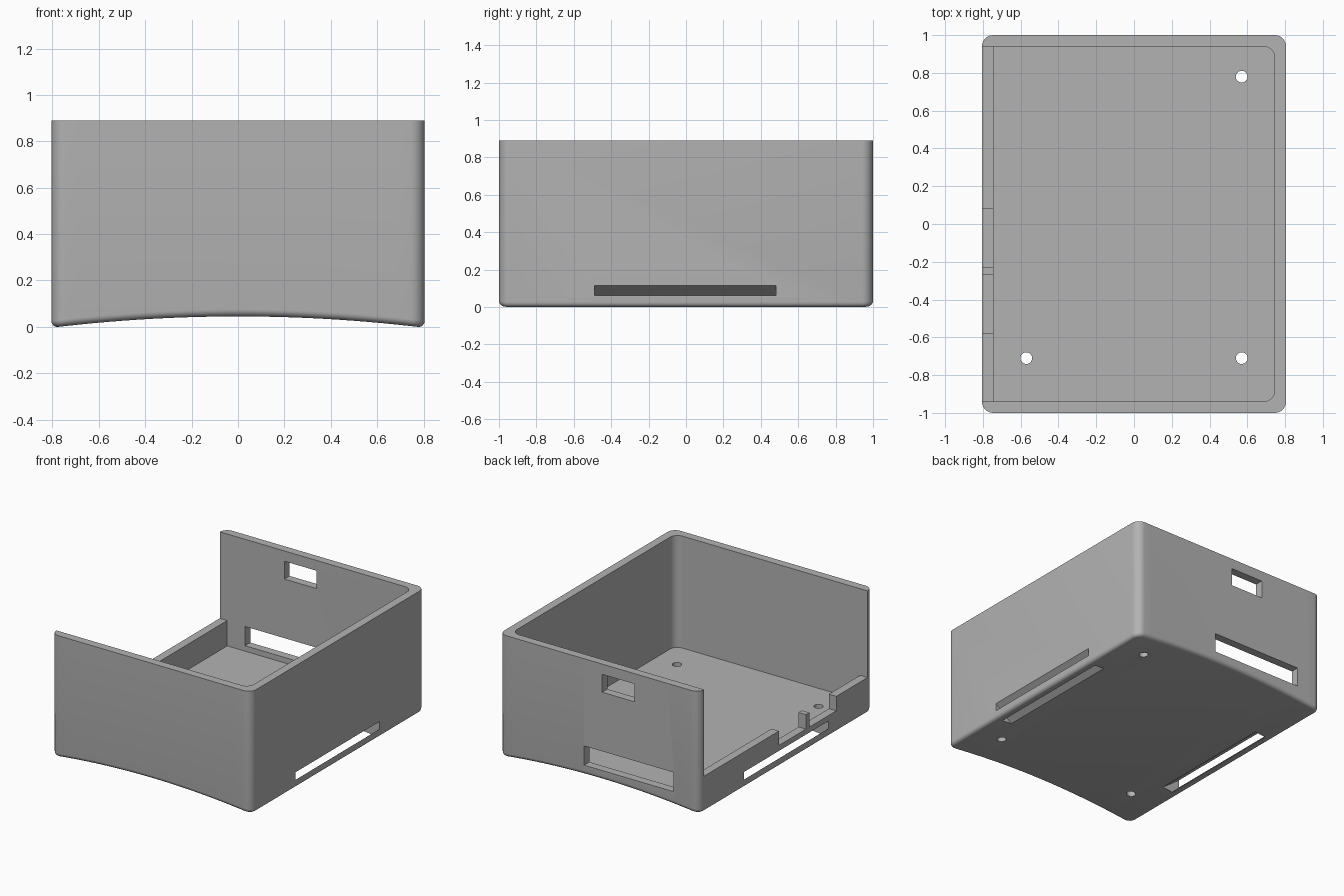
import bpy, bmesh
from math import sin, cos, pi

if "Cube" in bpy.data.objects:
    bpy.data.objects.remove(bpy.data.objects["Cube"], do_unlink=True)

HX, HY, H = 0.805, 1.0, 0.89      # outer half sizes and height
WALL, FLOOR = 0.06, 0.075
IX, IY = HX - WALL, HY - WALL     # inner half sizes
CORNER, FILLET = 0.06, 0.03

grey = bpy.data.materials.new("plain grey")
grey.use_nodes = True
colour = (0.45, 0.45, 0.45, 1)
grey.diffuse_color = colour
grey.node_tree.nodes["Principled BSDF"].inputs["Base Color"].default_value = colour


def make_object(name, bm):
    bmesh.ops.recalc_face_normals(bm, faces=bm.faces)
    mesh = bpy.data.meshes.new(name)
    bm.to_mesh(mesh)
    bm.free()
    mesh.materials.append(grey)
    obj = bpy.data.objects.new(name, mesh)
    bpy.context.collection.objects.link(obj)
    return obj


def arc(cx, cy, r, a0, a1, n):
    return [(cx + r * cos(a0 + (a1 - a0) * i / n),
             cy + r * sin(a0 + (a1 - a0) * i / n)) for i in range(n + 1)]


def arch(x):
    """Height of the hollow underside."""
    return 0.045 * (1 - (x / (HX - FILLET)) ** 2)


def front_half(inset):
    """Front half of the rounded outline, left to right."""
    hx, hy, r = HX - inset, HY - inset, CORNER - inset
    cx, cy = hx - r, hy - r
    n = 24
    straight = [(-cx + 2 * cx * i / n, -hy) for i in range(1, n)]
    return (arc(-cx, -cy, r, pi, 1.5 * pi, 8) + straight
            + arc(cx, -cy, r, 1.5 * pi, 2 * pi, 8))


def make_shell():
    """Solid block with rounded corners, filleted bottom rim and arched base."""
    bm = bmesh.new()
    rings = []
    steps = 6
    for k in range(steps + 2):
        a = min(k / steps, 1) * pi / 2
        half = front_half(FILLET * (1 - sin(a)))
        outline = half + [(x, -y) for x, y in reversed(half)]
        rings.append([bm.verts.new((x, y, H if k > steps else
                                    arch(x) + FILLET * (1 - cos(a))))
                      for x, y in outline])
    n = len(rings[0])
    for low, high in zip(rings, rings[1:]):
        for i in range(n):
            j = (i + 1) % n
            bm.faces.new((low[i], low[j], high[j], high[i]))
    bm.faces.new(rings[-1])
    base = rings[0]
    for i in range(n // 2 - 1):
        bm.faces.new((base[i], base[n - 1 - i], base[n - 2 - i], base[i + 1]))
    return make_object("case_shell", bm)


def prism(profile, axis, start, end):
    """Extrude a 2D profile along z (x, y points) or y (x, z points)."""
    bm = bmesh.new()
    place = {"z": lambda u, v, t: (u, v, t), "y": lambda u, v, t: (u, t, v)}[axis]
    a, b = ([bm.verts.new(place(u, v, t)) for u, v in profile] for t in (start, end))
    bm.faces.new(a)
    bm.faces.new(b)
    for i in range(len(a)):
        j = (i + 1) % len(a)
        bm.faces.new((a[i], a[j], b[j], b[i]))
    return make_object("cutter", bm)


def rect(u0, u1, v0, v1):
    return [(u0, v0), (u1, v0), (u1, v1), (u0, v1)]


def cut(target, cutter):
    mod = target.modifiers.new("cut", "BOOLEAN")
    mod.operation, mod.solver, mod.object = "DIFFERENCE", "EXACT", cutter
    bpy.context.view_layer.update()
    result = bpy.data.meshes.new_from_object(
        target.evaluated_get(bpy.context.evaluated_depsgraph_get()))
    target.modifiers.clear()
    target.data = result
    bpy.data.objects.remove(cutter, do_unlink=True)


shell = make_shell()

# Inner cavity, rounded on the closed side, square on the open side
r = CORNER
cavity = ([(-IX, -IY)] + arc(IX - r, -IY + r, r, -pi / 2, 0, 8)
          + arc(IX - r, IY - r, r, 0, pi / 2, 8) + [(-IX, IY)])
cut(shell, prism(cavity, "z", FLOOR, 2))

# Open side above the low wall, and its two notches
cut(shell, prism(rect(-1, -0.6, -IY, IY), "z", 0.26, 2))
for y0, y1 in ((-0.58, -0.27), (-0.23, 0.08)):
    cut(shell, prism(rect(-1, -0.6, y0, y1), "z", 0.155, 2))

# Windows in the back wall
for window in (rect(-0.285, -0.025, 0.685, 0.815), rect(-0.6, 0.12, 0.115, 0.255)):
    cut(shell, prism(window, "y", 0.85, 1.2))

# Slanted strap slots from each side wall to the underside
slot = [(0.665, 0.01), (HX, 0.115), (0.885, 0.175), (0.885, 0.14), (HX, 0.06),
        (0.745, 0), (0.715, -0.04), (0.605, -0.035)]
for side in (1, -1):
    cut(shell, prism([(side * x, z) for x, z in slot], "y", -0.49, 0.48))

# Screw holes in the floor
for x, y in ((0.57, 0.78), (0.57, -0.71), (-0.57, -0.71)):
    cut(shell, prism(arc(x, y, 0.031, 0, 2 * pi, 24)[:-1], "z", -0.2, 0.2))

bpy.ops.object.select_all(action="DESELECT")
shell.select_set(True)
bpy.context.view_layer.objects.active = shell
bpy.ops.object.shade_smooth_by_angle(angle=pi / 6)
